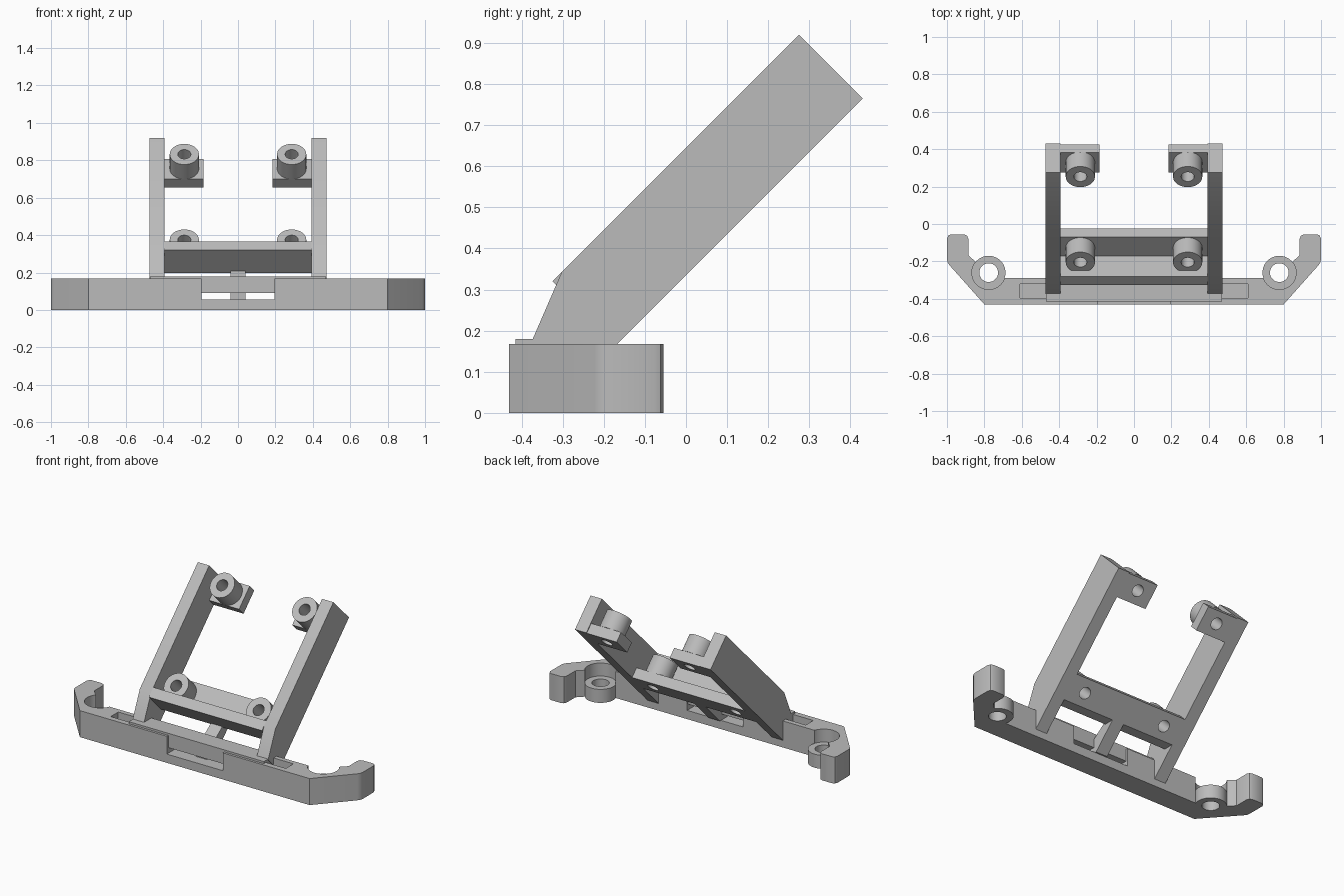
import bpy, bmesh, math
from mathutils import Vector, Matrix

if "Cube" in bpy.data.objects:
    bpy.data.objects.remove(bpy.data.objects["Cube"])

grey = bpy.data.materials.new("plain grey")
grey.diffuse_color = (0.5, 0.5, 0.5, 1)
grey.use_nodes = True
grey.node_tree.nodes["Principled BSDF"].inputs["Base Color"].default_value = grey.diffuse_color


def finish(name, bm):
    bmesh.ops.recalc_face_normals(bm, faces=bm.faces)
    me = bpy.data.meshes.new(name)
    bm.to_mesh(me)
    bm.free()
    ob = bpy.data.objects.new(name, me)
    bpy.context.collection.objects.link(ob)
    me.materials.append(grey)
    return ob


def prism(name, pts, offset):
    """Closed polygon pushed along an offset vector."""
    bm = bmesh.new()
    face = bm.faces.new([bm.verts.new(p) for p in pts])
    out = bmesh.ops.extrude_face_region(bm, geom=[face])
    bmesh.ops.translate(bm, vec=Vector(offset),
                        verts=[v for v in out["geom"] if isinstance(v, bmesh.types.BMVert)])
    return finish(name, bm)


def side_prism(name, yz, x0, x1):
    return prism(name, [(x0, y, z) for y, z in yz], (x1 - x0, 0, 0))


def box(name, x0, x1, y0, y1, z0, z1):
    return side_prism(name, [(y0, z0), (y1, z0), (y1, z1), (y0, z1)], x0, x1)


def cylinder(name, a, b, r):
    a, b = Vector(a), Vector(b)
    bm = bmesh.new()
    rot = (b - a).to_track_quat('Z', 'Y').to_matrix().to_4x4()
    bmesh.ops.create_cone(bm, cap_ends=True, segments=48, radius1=r, radius2=r,
                          depth=(b - a).length,
                          matrix=Matrix.Translation((a + b) / 2) @ rot)
    return finish(name, bm)


def cut(ob, cutters):
    bpy.context.view_layer.objects.active = ob
    for c in cutters:
        c.hide_render = True
        m = ob.modifiers.new("cut", 'BOOLEAN')
        m.operation, m.solver, m.object = 'DIFFERENCE', 'EXACT', c
        bpy.ops.object.modifier_apply(modifier=m.name)
        bpy.data.objects.remove(c)
    return ob


def tilted(x, s, d):
    """Point in the 45 degree frame: s runs up the arms, d towards the front."""
    return (x, (s - d) / 2, (s + d) / 2)


SIDES = (-1, 1)
H = 0.167                      # base height
RX, RY, RO, RI = 0.777, -0.26, 0.09, 0.05   # ring position and radii

# base bumper with chamfered ends and rear hooks
half = [(0.8, -0.43), (0.985, -0.222), (0.997, -0.205), (1, -0.185), (1, -0.078),
        (0.993, -0.062), (0.978, -0.055), (0.91, -0.055), (0.893, -0.062),
        (0.886, -0.078), (0.886, -0.165), (0.83, -0.22), (0.78, -0.29)]
outline = half + [(-x, y) for x, y in reversed(half)]
base = prism("base", [(x, y, 0) for x, y in outline], (0, 0, H))
cutters = [box("notch_cutter", -0.195, 0.195, -0.5, -0.2, 0.055, 0.3)]
for s in SIDES:
    x0, x1 = sorted((s * 0.4, s * 0.61))
    cutters += [box("pocket_cutter", x0, x1, -0.395, -0.32, 0.08, 0.3),
                cylinder("seat_cutter", (s * RX, RY, 0.085), (s * RX, RY, 0.3), RO),
                cylinder("hole_cutter", (s * RX, RY, -0.1), (s * RX, RY, 0.3), RI)]
cut(base, cutters)

# low mounting rings at the rear
for s in SIDES:
    ring = cylinder("mounting_ring", (s * RX, RY, 0), (s * RX, RY, 0.085), RO)
    cut(ring, [cylinder("hole_cutter", (s * RX, RY, -0.1), (s * RX, RY, 0.3), RI)])

# foot plate bridging the notch
box("foot_plate", -0.47, 0.47, -0.415, -0.30, 0.09, 0.18)

# slanted arms
arm = [(0.275, 0.92), (0.43, 0.765), (-0.29, 0.045), (-0.32, 0.045),
       (-0.32, 0.12), (-0.375, 0.175), (-0.302, 0.343)]
for s in SIDES:
    side_prism("arm", arm, s * 0.393, s * 0.472)

# stepped crossbar between the arms
D0, D1, D2 = 0.335, 0.425, 0.58
bar = [(-0.325, 0.32), (-0.28, 0.365), (-0.17, 0.255), (-0.07, 0.355),
       (-0.025, 0.31), (-0.138, 0.197), (-0.202, 0.197)]
crossbar = side_prism("crossbar", bar, -0.394, 0.394)

# centre rib down to the base
side_prism("centre_rib", [(-0.36, 0.054), (-0.281, 0.054), (-0.13, 0.205),
                          (-0.21, 0.21), (-0.36, 0.1)], -0.04, 0.04)


def hole(x, s):
    return cylinder("hole_cutter", tilted(x, s, 0.2), tilted(x, s, 0.75), 0.035)


# screw bosses and upper pads
LOW, HIGH, BX = 0.17, 1.085, 0.287
for s in SIDES:
    pad = side_prism("upper_pad", [tilted(0, a, d)[1:] for a, d in
                     ((0.975, D0), (1.187, D0), (1.187, D1), (0.975, D1))],
                     s * 0.185, s * 0.394)
    cut(pad, [hole(s * BX, HIGH)])
    cut(crossbar, [hole(s * BX, LOW)])
    for level in (LOW, HIGH):
        boss = cylinder("screw_boss", tilted(s * BX, level, D1),
                        tilted(s * BX, level, D2), 0.078)
        cut(boss, [hole(s * BX, level)])

# smooth round walls, crisp edges
for ob in bpy.context.scene.objects:
    ob.select_set(True)
bpy.context.view_layer.objects.active = base
bpy.ops.object.shade_smooth_by_angle(angle=math.radians(30))
